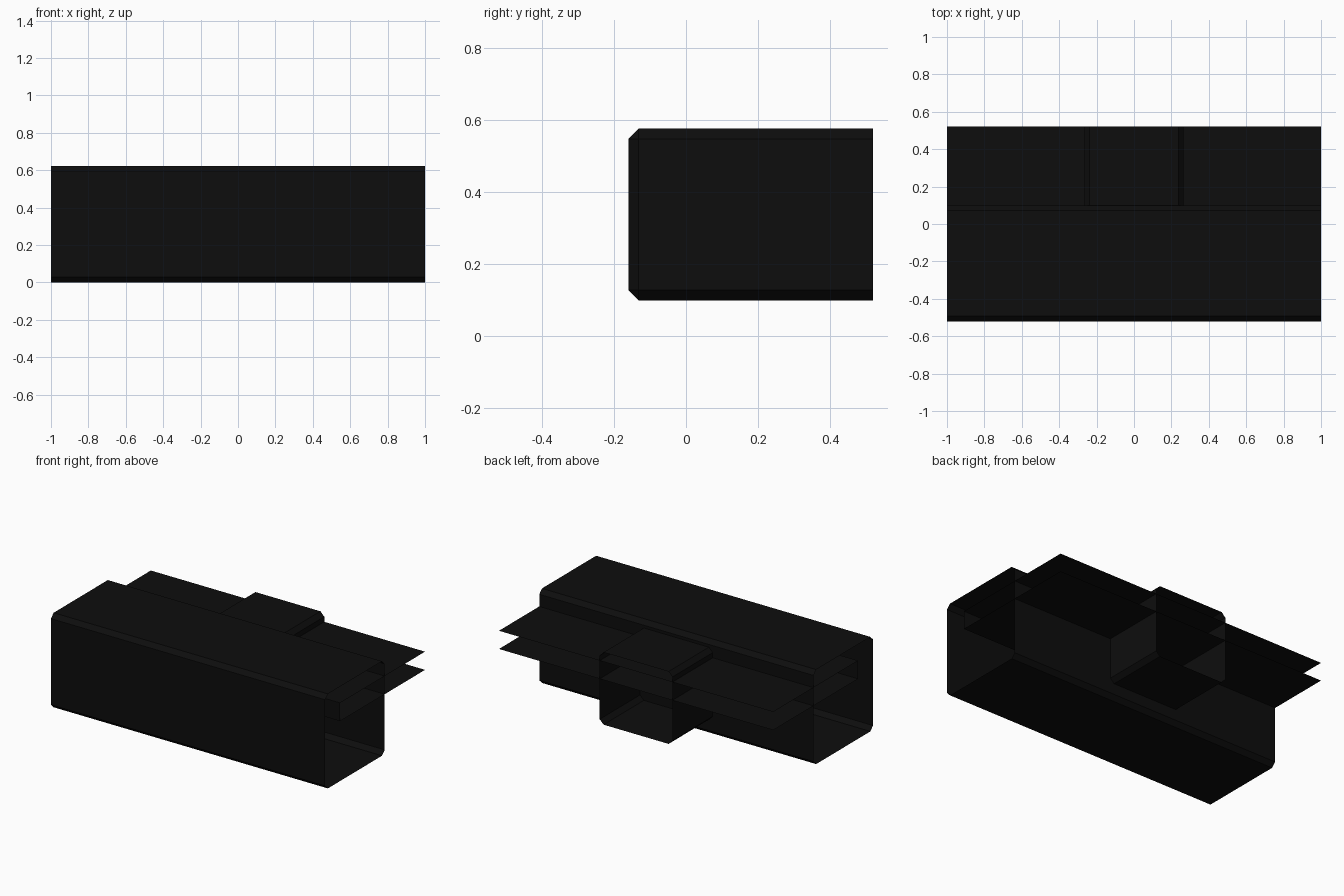
import bpy, bmesh
from mathutils import Vector

if "Cube" in bpy.data.objects:
    bpy.data.objects.remove(bpy.data.objects["Cube"])

# Single near-black colour
black = bpy.data.materials.new("near_black")
black.diffuse_color = (0.004, 0.004, 0.004, 1.0)
black.use_nodes = True
black.node_tree.nodes["Principled BSDF"].inputs["Base Color"].default_value = black.diffuse_color


def open_box(name, lo, hi, open_dirs, chamfer=0.0):
    """Box shell from lo to hi, open towards open_dirs, with chamfered inner edges."""
    lo, hi = Vector(lo), Vector(hi)
    bm = bmesh.new()
    bmesh.ops.create_cube(bm, size=1.0)
    size, mid = hi - lo, (lo + hi) / 2
    for v in bm.verts:
        v.co = Vector([v.co[i] * size[i] + mid[i] for i in range(3)])
    bm.normal_update()
    gone = [f for f in bm.faces
            if any(f.normal.dot(Vector(d)) > 0.9 for d in open_dirs)]
    bmesh.ops.delete(bm, geom=gone, context='FACES')
    if chamfer:
        edges = [e for e in bm.edges if len(e.link_faces) == 2]
        bmesh.ops.bevel(bm, geom=edges, offset=chamfer, offset_type='OFFSET',
                        segments=1, profile=0.5, affect='EDGES')
    me = bpy.data.meshes.new(name)
    bm.to_mesh(me)
    bm.free()
    me.materials.append(black)
    ob = bpy.data.objects.new(name, me)
    bpy.context.collection.objects.link(ob)
    return ob


LEFT, RIGHT, BACK = (-1, 0, 0), (1, 0, 0), (0, 1, 0)

# Long main beam, open at both ends
open_box("main_beam", (-1, -0.52, 0), (1, 0.10, 0.623), [LEFT, RIGHT], 0.028)

# Flat rail running through the beam, open at the ends and back
open_box("flat_rail", (-1, -0.365, 0.395), (1, 0.52, 0.515), [LEFT, RIGHT, BACK])

# Central bracket sticking out of the back, open at the back
open_box("centre_bracket", (-0.265, -0.16, 0.10), (0.265, 0.52, 0.577), [BACK], 0.028)
